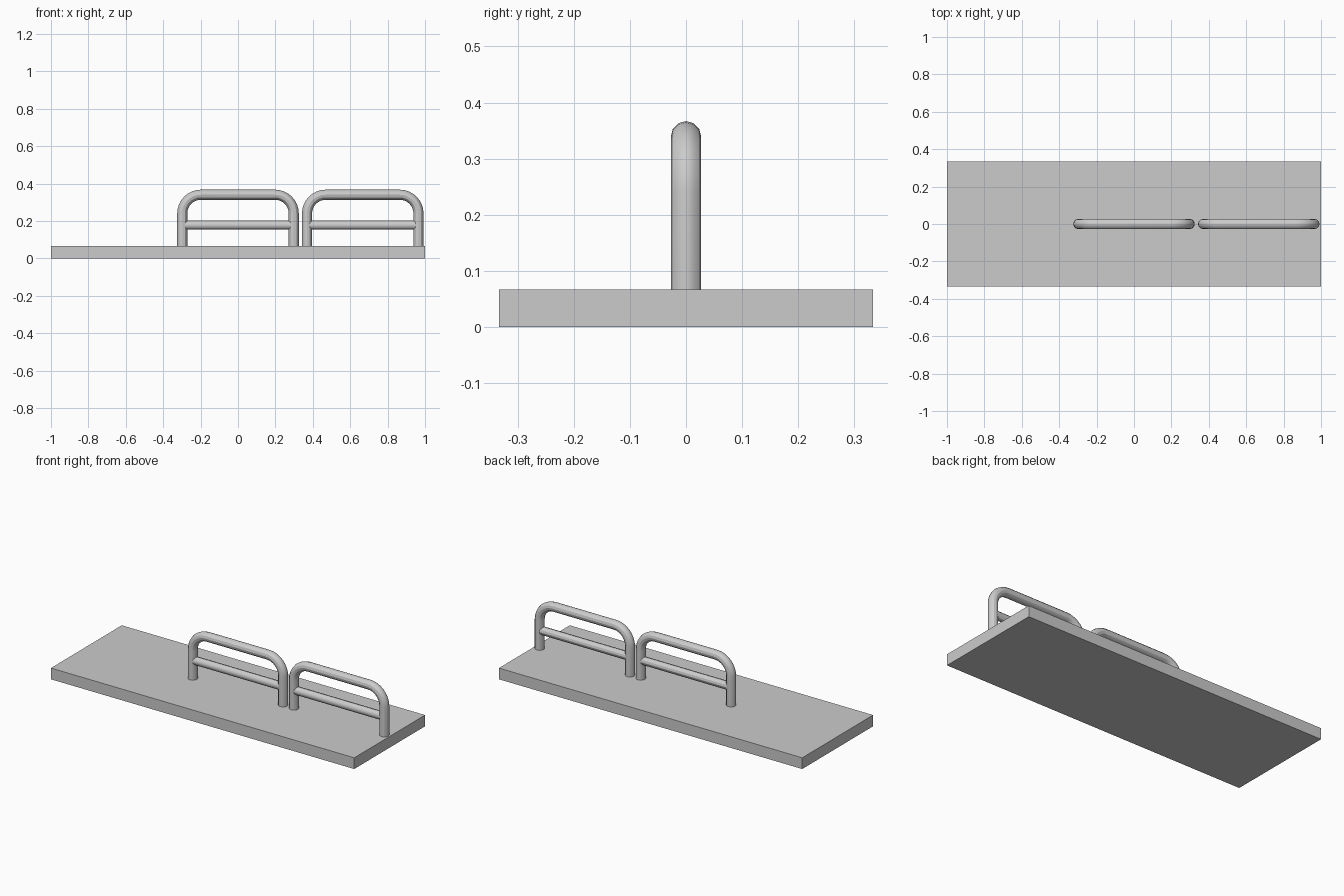
import bpy
from math import cos, sin, pi

if "Cube" in bpy.data.objects:
    bpy.data.objects.remove(bpy.data.objects["Cube"])

SLAB_TOP = 0.067
HALF = 0.298      # leg centreline from rack centre
TOP = 0.34        # top rail centreline height
BEND = 0.1        # bend radius of the hoop


def tube(name, points, radius, x):
    """Round tube swept along a list of (x, z) points."""
    curve = bpy.data.curves.new(name, 'CURVE')
    curve.dimensions = '3D'
    curve.bevel_depth = radius
    curve.bevel_resolution = 4
    curve.use_fill_caps = True
    spline = curve.splines.new('POLY')
    spline.points.add(len(points) - 1)
    for p, (px, pz) in zip(spline.points, points):
        p.co = (px, 0, pz, 1)
    obj = bpy.data.objects.new(name, curve)
    obj.location.x = x
    bpy.context.collection.objects.link(obj)
    bpy.ops.object.select_all(action='DESELECT')
    obj.select_set(True)
    bpy.context.view_layer.objects.active = obj
    bpy.ops.object.convert(target='MESH')
    bpy.ops.object.shade_smooth_by_angle()


# Ground slab
bpy.ops.mesh.primitive_cube_add(size=1, location=(0, 0, SLAB_TOP / 2))
slab = bpy.context.object
slab.name = "base_slab"
slab.scale = (2, 0.667, SLAB_TOP)
bpy.ops.object.transform_apply(location=False, rotation=False, scale=True)

# Hoop path: leg, quarter bend, then mirrored for the other side
right = [(HALF, SLAB_TOP)]
for i in range(9):
    a = pi / 2 * i / 8
    right.append((HALF - BEND + BEND * cos(a), TOP - BEND + BEND * sin(a)))
hoop = right + [(-x, z) for x, z in reversed(right)]

# Two racks, each a bent hoop with a crossbar
for label, x in (("middle", 0.0), ("end", 0.667)):
    tube(label + "_hoop", hoop, 0.027, x)
    tube(label + "_crossbar", [(-HALF, 0.177), (HALF, 0.177)], 0.024, x)
